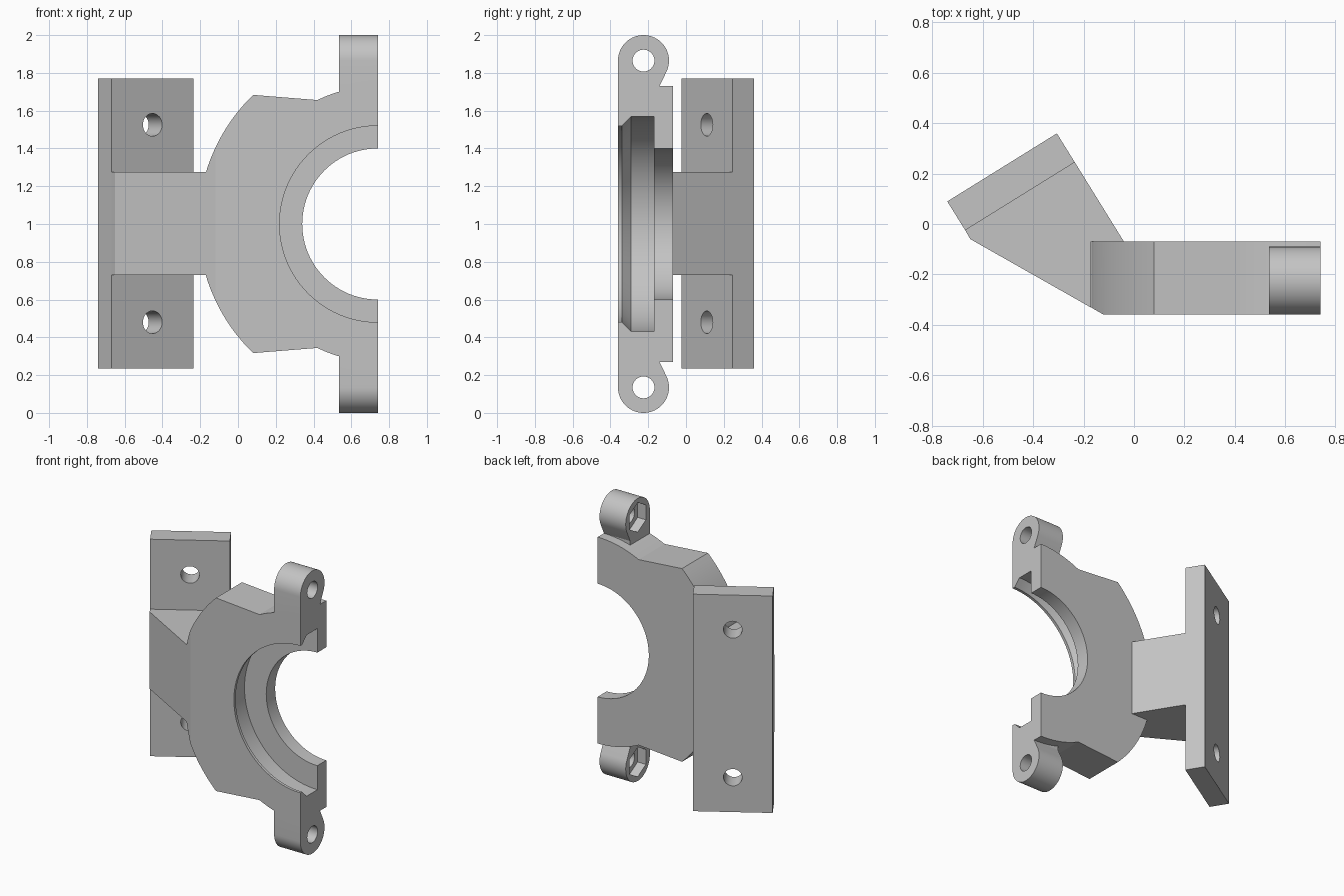
import bpy, bmesh, math
from mathutils import Vector

cube = bpy.data.objects.get("Cube")
if cube:
    bpy.data.objects.remove(cube, do_unlink=True)

grey = bpy.data.materials.new("plain_grey")
grey.use_nodes = True
COLOUR = (0.55, 0.55, 0.55, 1)
grey.diffuse_color = COLOUR
grey.node_tree.nodes["Principled BSDF"].inputs["Base Color"].default_value = COLOUR


def finish(name, bm):
    bmesh.ops.recalc_face_normals(bm, faces=bm.faces)
    mesh = bpy.data.meshes.new(name)
    bm.to_mesh(mesh)
    bm.free()
    obj = bpy.data.objects.new(name, mesh)
    bpy.context.collection.objects.link(obj)
    mesh.materials.append(grey)
    return obj


def prism(name, points, axis, low, high):
    """Extrude a 2D outline along x, y or z; the outline uses the other two axes."""
    def place(p, d):
        c = list(p)
        c.insert("xyz".index(axis), d)
        return Vector(c)
    bm = bmesh.new()
    face = bm.faces.new([bm.verts.new(place(p, low)) for p in points])
    ext = bmesh.ops.extrude_face_region(bm, geom=[face])
    moved = [v for v in ext["geom"] if isinstance(v, bmesh.types.BMVert)]
    bmesh.ops.translate(bm, verts=moved, vec=place((0, 0), high - low))
    return finish(name, bm)


def arc(cx, cy, r, start, end, n):
    """Points on an arc, angles in degrees."""
    angles = [math.radians(start + (end - start) * i / n) for i in range(n + 1)]
    return [(cx + r * math.cos(a), cy + r * math.sin(a)) for a in angles]


def ring(cx, cy, r, n, turn=0):
    return arc(cx, cy, r, turn, turn + 360, n)[:-1]


def combine(obj, other, operation):
    mod = obj.modifiers.new(operation.lower(), "BOOLEAN")
    mod.operation, mod.solver, mod.object = operation, "EXACT", other
    bpy.context.view_layer.objects.active = obj
    bpy.ops.object.modifier_apply(modifier=mod.name)
    bpy.data.objects.remove(other, do_unlink=True)


def smooth(obj):
    bpy.ops.object.select_all(action="DESELECT")
    obj.select_set(True)
    bpy.context.view_layer.objects.active = obj
    bpy.ops.object.shade_smooth_by_angle(angle=math.radians(25))


FRONT, BACK, END = -0.36, -0.07, 0.74
PLATE_A, PLATE_B = Vector((-0.67, -0.025)), Vector((-0.235, 0.245))

# Half-ring clamp body: upper outline, then the same outline mirrored about z = 1
upper = arc(END, 1, 0.73, 90, 116, 10) + arc(END, 1, 0.95, 134, 163.2, 14)
lower = [(x, 2 - z) for x, z in reversed(upper)]
body = prism("clamp_body", upper + lower, "y", FRONT, BACK)

# Corner of the body trimmed to the slope of the neck
combine(body, prism("trim", [(-0.32, -0.247), (-0.12, FRONT), (-0.06, -0.394), (-0.32, -0.5)],
                    "z", 0, 2), "DIFFERENCE")

# Stepped, undercut bore turned around the y axis
bore = bmesh.new()
steps = [(0, -0.5), (0.52, -0.5), (0.52, -0.34), (0.57, -0.29),
         (0.57, -0.17), (0.40, -0.17), (0.40, 0.1), (0, 0.1)]
verts = [bore.verts.new((END + r, y, 1)) for r, y in steps]
edges = [bore.edges.new(pair) for pair in zip(verts, verts[1:])]
bmesh.ops.spin(bore, geom=verts + edges, cent=(END, 0, 1), axis=(0, 1, 0),
               angle=math.tau, steps=96)
bmesh.ops.remove_doubles(bore, verts=bore.verts, dist=0.0001)
combine(body, finish("bore", bore), "DIFFERENCE")

# Bolt ears, each with a through hole and a hexagonal nut pocket
for flip in (False, True):
    def side(points):
        return [(y, 2 - z) for y, z in points] if flip else points
    outline = [(FRONT, 1.62), (-0.14, 1.62), (-0.14, 1.73)]
    outline += arc(-0.225, 1.865, 0.135, -25, 180, 32)
    combine(body, prism("ear", side(outline), "x", 0.535, END), "UNION")
    combine(body, prism("bolt_hole", side(ring(-0.225, 1.865, 0.058, 32)),
                        "x", 0.4, 0.9), "DIFFERENCE")
    combine(body, prism("nut_pocket", side(ring(-0.225, 1.865, 0.105, 6, 90)),
                        "x", 0.45, 0.60), "DIFFERENCE")
smooth(body)

# Angled neck joining the body to the plate
neck = prism("neck", [PLATE_A, (-0.65, -0.06), (-0.17, -0.332), (-0.17, BACK),
                      (-0.04, BACK), PLATE_B], "z", 0.73, 1.275)

# Angled mounting plate with two screw holes
along = (PLATE_B - PLATE_A).normalized()
normal = Vector((-along.y, along.x))
offset = normal * 0.135
plate = prism("mounting_plate", [PLATE_A, PLATE_B, PLATE_B + offset, PLATE_A + offset],
              "z", 0.235, 1.77)
middle = (PLATE_A + PLATE_B + offset) / 2
for z in (0.48, 1.525):
    hole = prism("screw_hole", ring(0, 0, 0.06, 32), "z", -0.3, 0.3)
    hole.rotation_euler = normal.to_3d().to_track_quat("Z", "Y").to_euler()
    hole.location = (middle.x, middle.y, z)
    bpy.context.view_layer.update()
    combine(plate, hole, "DIFFERENCE")
smooth(plate)
